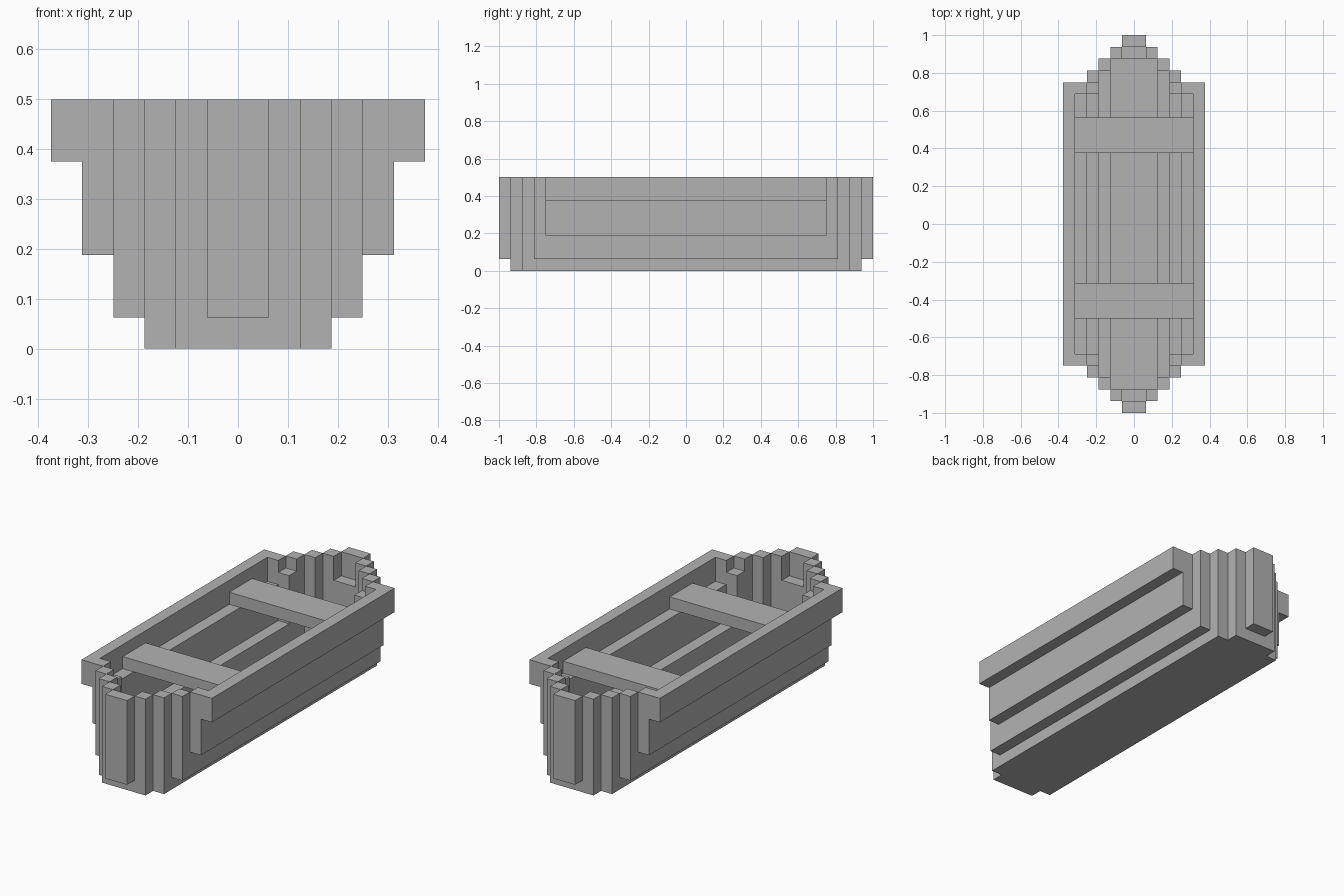
import bpy
import bmesh
from mathutils import Vector

cube = bpy.data.objects.get("Cube")
if cube:
    bpy.data.objects.remove(cube, do_unlink=True)

U = 1 / 16  # one block

grey = bpy.data.materials.new("plain grey")
grey.use_nodes = True
colour = (0.448, 0.448, 0.448, 1)
grey.diffuse_color = colour
grey.node_tree.nodes["Principled BSDF"].inputs["Base Color"].default_value = colour


def box(name, x, y, z, mirror_x=False, mirror_y=False):
    """Box between block coordinates, optionally mirrored across the centre."""
    bm = bmesh.new()
    bmesh.ops.create_cube(bm, size=1)
    low, high = (Vector(c) * U for c in zip(x, y, z))
    for v in bm.verts:
        v.co = Vector(low[i] if v.co[i] < 0 else high[i] for i in range(3))
    mesh = bpy.data.meshes.new(name)
    bm.to_mesh(mesh)
    bm.free()
    mesh.materials.append(grey)
    obj = bpy.data.objects.new(name, mesh)
    bpy.context.collection.objects.link(obj)
    if mirror_x or mirror_y:
        mod = obj.modifiers.new("mirror", 'MIRROR')
        mod.use_axis = (mirror_x, mirror_y, False)
        mod.use_mirror_merge = False
    return obj


# Thin floor, running under both ends
box("floor", (-2, 2), (-15, 15), (0, 0.08))

# Stepped side planks, from the keel out to the rim
box("keel_plank", (2, 3), (-14, 14), (0, 1), mirror_x=True)
box("lower_plank", (3, 4), (-13, 13), (1, 3), mirror_x=True)
box("upper_plank", (4, 5), (-12, 12), (3, 6), mirror_x=True)
box("rim_plank", (5, 6), (-12, 12), (6, 8), mirror_x=True)

# Upright posts stepping in to each pointed end
for i, base in enumerate((0, 0, 1, 3)):
    box(f"end_post_{i + 1}", (i + 1, i + 2), (14 - i, 15 - i), (base, 8),
        mirror_x=True, mirror_y=True)
box("end_cap", (-1, 1), (15, 16), (1, 8), mirror_y=True)

# Inner ledges at the ends
box("end_ledge", (-1, 1), (14, 15), (0, 6), mirror_y=True)
box("corner_block", (3, 4), (11, 12), (3, 7), mirror_x=True, mirror_y=True)

# Two cross benches
for name, start in (("front_bench", -8), ("back_bench", 6)):
    box(name, (-5, 5), (start, start + 3), (6, 7))
